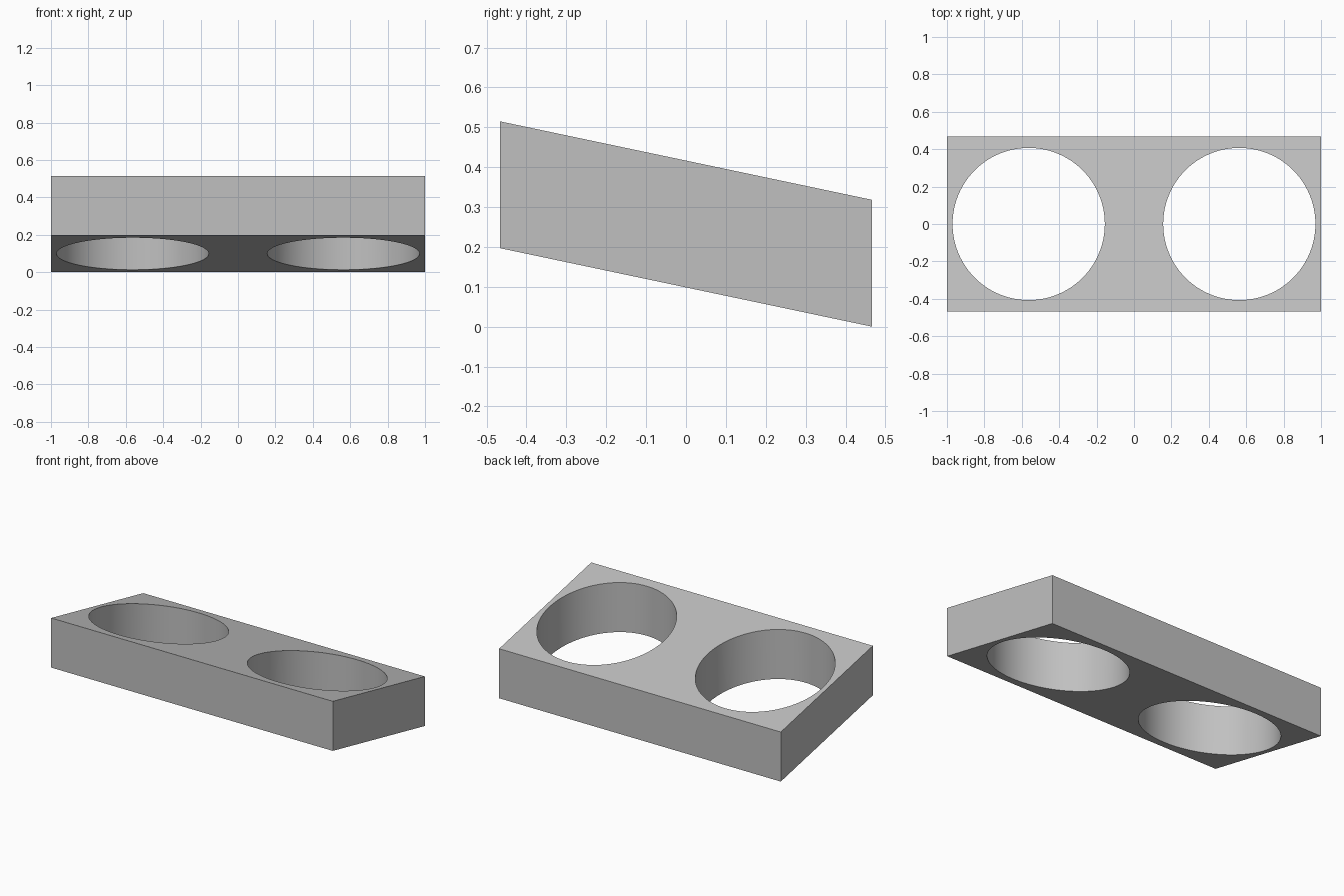
import bpy
import bmesh
import math
from mathutils import Matrix

default = bpy.data.objects.get("Cube")
if default:
    bpy.data.objects.remove(default, do_unlink=True)

HALF_DEPTH = 0.467
THICKNESS = 0.318
DROP = 0.197          # fall of the block from front to back
HOLE_X = 0.563
HOLE_RADIUS = 0.407

grey = bpy.data.materials.new("light grey")
grey.use_nodes = True
colour = (0.53, 0.53, 0.53, 1)
grey.diffuse_color = colour
grey.node_tree.nodes["Principled BSDF"].inputs["Base Color"].default_value = colour


def add_object(name, bm):
    mesh = bpy.data.meshes.new(name)
    bm.to_mesh(mesh)
    bm.free()
    mesh.materials.append(grey)
    obj = bpy.data.objects.new(name, mesh)
    bpy.context.collection.objects.link(obj)
    return obj


# Flat block
bm = bmesh.new()
bmesh.ops.create_cube(bm, size=1, matrix=Matrix.Diagonal((2, 2 * HALF_DEPTH, THICKNESS, 1)))
holder = add_object("slanted_holder", bm)

# Two round through-holes
bm = bmesh.new()
for side in (-1, 1):
    bmesh.ops.create_cone(bm, cap_ends=True, segments=96, radius1=HOLE_RADIUS,
                          radius2=HOLE_RADIUS, depth=1,
                          matrix=Matrix.Translation((side * HOLE_X, 0, 0)))
cutter = add_object("hole_cutter", bm)

bpy.ops.object.select_all(action='DESELECT')
bpy.context.view_layer.objects.active = holder
holder.select_set(True)
cut = holder.modifiers.new("Holes", 'BOOLEAN')
cut.operation = 'DIFFERENCE'
cut.solver = 'EXACT'
cut.object = cutter
bpy.ops.object.modifier_apply(modifier=cut.name)
bpy.data.objects.remove(cutter, do_unlink=True)

# Slope the top and bottom while the walls stay upright
shear = Matrix.Identity(4)
shear[2][1] = -DROP / (2 * HALF_DEPTH)
shear[2][3] = (THICKNESS + DROP) / 2
holder.data.transform(shear)

bpy.ops.object.shade_smooth_by_angle(angle=math.radians(30))
